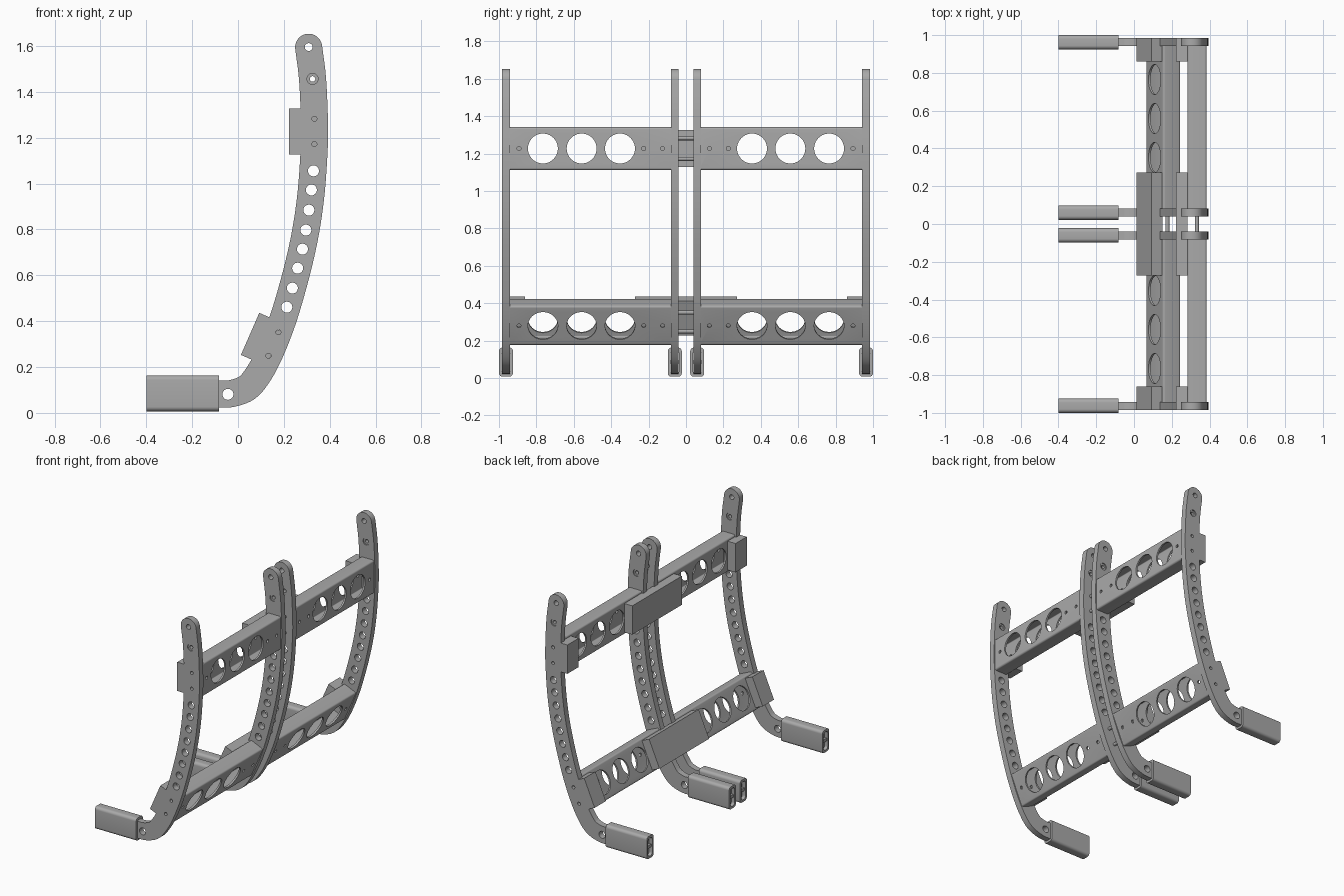
import bpy, bmesh, math
from mathutils import Matrix, Vector

cube = bpy.data.objects.get("Cube")
if cube:
    bpy.data.objects.remove(cube)

grey = bpy.data.materials.new("plain grey")
grey.use_nodes = True
grey.diffuse_color = (0.4, 0.4, 0.4, 1)
grey.node_tree.nodes["Principled BSDF"].inputs["Base Color"].default_value = grey.diffuse_color

ALONG_Y = Matrix.Rotation(math.pi / 2, 4, 'X')
ALONG_X = Matrix(((0, 0, 1), (1, 0, 0), (0, 1, 0))).to_4x4()


def circle(x, y, r, n=32):
    return [(x + r * math.cos(2 * math.pi * i / n), y + r * math.sin(2 * math.pi * i / n))
            for i in range(n)]


def rounded(x0, x1, y0, y1, r, n=6):
    """Rounded rectangle loop."""
    pts = []
    for k, (cx, cy) in enumerate([(x1 - r, y1 - r), (x0 + r, y1 - r), (x0 + r, y0 + r), (x1 - r, y0 + r)]):
        for i in range(n + 1):
            a = (k + i / n) * math.pi / 2
            pts.append((cx + r * math.cos(a), cy + r * math.sin(a)))
    return pts


def extrude(name, loops, half, matrix):
    """Solid from flat loops; inner loops become holes."""
    curve = bpy.data.curves.new(name, 'CURVE')
    curve.dimensions = '2D'
    curve.fill_mode = 'BOTH'
    curve.extrude = half
    for loop in loops:
        s = curve.splines.new('POLY')
        s.points.add(len(loop) - 1)
        for p, (x, y) in zip(s.points, loop):
            p.co = (x, y, 0, 1)
        s.use_cyclic_u = True
    ob = bpy.data.objects.new(name, curve)
    bpy.context.collection.objects.link(ob)
    bpy.ops.object.select_all(action='DESELECT')
    ob.select_set(True)
    bpy.context.view_layer.objects.active = ob
    bpy.ops.object.convert(target='MESH')
    ob = bpy.context.object
    ob.matrix_world = matrix
    bm = bmesh.new()
    bm.from_mesh(ob.data)
    bmesh.ops.remove_doubles(bm, verts=bm.verts, dist=1e-5)
    bmesh.ops.recalc_face_normals(bm, faces=bm.faces)
    bm.to_mesh(ob.data)
    bm.free()
    ob.data.materials.clear()
    ob.data.materials.append(grey)
    bpy.ops.object.shade_smooth_by_angle(angle=math.radians(30))
    return ob


def smooth_path(pts, steps=5):
    """Catmull-Rom curve through the points."""
    p = [Vector(q) for q in pts]
    p = [2 * p[0] - p[1]] + p + [2 * p[-1] - p[-2]]
    out = []
    for a, b, c, d in zip(p, p[1:], p[2:], p[3:]):
        for i in range(steps):
            t = i / steps
            out.append(0.5 * (2 * b + (c - a) * t + (2 * a - 5 * b + 4 * c - d) * t * t
                              + (3 * b - a - 3 * c + d) * t ** 3))
    return out + [p[-2]]


def strip(path, w):
    """Constant width band with a rounded far end."""
    left, right = [], []
    for i, p in enumerate(path):
        d = (path[min(i + 1, len(path) - 1)] - path[max(i - 1, 0)]).normalized()
        n = Vector((-d.y, d.x)) * w
        left.append(tuple(p + n))
        right.append(tuple(p - n))
    cap = [tuple(path[-1] - n * math.cos(a) + d * w * math.sin(a))
           for a in [math.pi * k / 16 for k in range(1, 16)]]
    return right + cap + left[::-1]


# Curved upright outline and its holes
spine = [(-.085, .083), (-.03, .084), (.04, .11), (.09, .17), (.133, .249), (.176, .352),
         (.213, .461), (.26, .631), (.296, .797), (.32, .972), (.333, 1.172), (.333, 1.282),
         (.325, 1.456), (.308, 1.594)]
outline = strip([Vector((-.375, .083))] + smooth_path(spine), .059)
big_holes = [(-.044, .081), (.213, .461), (.237, .544), (.26, .631), (.281, .714), (.296, .797),
             (.309, .884), (.32, .972), (.329, 1.055), (.325, 1.456)]
screws = [(.333, 1.282), (.333, 1.172), (.176, .352), (.133, .249)]
holes = [circle(x, z, .024, 24) for x, z in big_holes] + [circle(x, z, .011, 16) for x, z in screws]
holes.append(circle(.308, 1.595, .017, 24))

for side, s in (("left", 1), ("right", -1)):
    for place, y in (("outer", .9625 * s), ("inner", .06 * s)):
        tag = f"{place}_{side}"
        at = Matrix.Translation((0, y, 0))
        extrude("upright_" + tag, [outline] + holes, .021, at @ ALONG_Y)
        extrude("bushing_" + tag, [circle(.325, 1.456, .025), circle(.325, 1.456, .012)], .014, at @ ALONG_Y)
        # Sleeve over the foot, with an open slotted tip
        extrude("foot_sleeve_" + tag,
                [rounded(-.0375, .0375, .007, .163, .02), rounded(-.023, .023, .022, .147, .018)],
                .158, Matrix.Translation((-.241, y, 0)) @ ALONG_X)
        extrude("foot_divider_" + tag, [rounded(-.022, .022, .075, .095, .004)],
                .015, Matrix.Translation((-.378, y, 0)) @ ALONG_X)

# Cross rails, mounting blocks and spacers, upright at the top and tilted at the bottom
for level, x, z, tilt in (("upper", .333, 1.227, 0), ("lower", .1545, .30, 23.6)):
    def frame(y):
        return Matrix.Translation((x, y, z)) @ Matrix.Rotation(math.radians(tilt), 4, 'Y')

    for side, s in (("left", 1), ("right", -1)):
        rail = extrude(f"{level}_rail_{side}",
                       [rounded(-.05, .052, -.115, .115, .012), rounded(-.038, .04, -.103, .103, .005)],
                       .435, frame(.511 * s) @ ALONG_Y)
        cuts = [circle(s * y, 0, .08, 40) for y in (.353, .558, .765)]
        cuts += [circle(s * y, 0, .011, 16) for y in (.125, .226, .893)]
        cutter = extrude("rail_cutter", cuts, .2, frame(0) @ ALONG_X)
        cutter.hide_render = True
        mod = rail.modifiers.new("holes", 'BOOLEAN')
        mod.object = cutter
        mod.solver = 'EXACT'
        bpy.ops.object.select_all(action='DESELECT')
        rail.select_set(True)
        bpy.context.view_layer.objects.active = rail
        bpy.ops.object.modifier_apply(modifier=mod.name)
        bpy.data.objects.remove(cutter)
        bpy.ops.object.shade_smooth_by_angle(angle=math.radians(30))
        extrude(f"{level}_end_block_{side}", [[(-.111, -.1), (-.049, -.1), (-.049, .1), (-.111, .1)]],
                .0615, frame(.922 * s) @ ALONG_Y)
    extrude(f"{level}_centre_block", [[(-.111, -.1), (-.049, -.1), (-.049, .1), (-.111, .1)]],
            .272, frame(0) @ ALONG_Y)
    for v in (-.055, .055):
        extrude(f"{level}_centre_bolt", [circle(0, v, .011, 16)], .06, frame(0) @ ALONG_Y)
